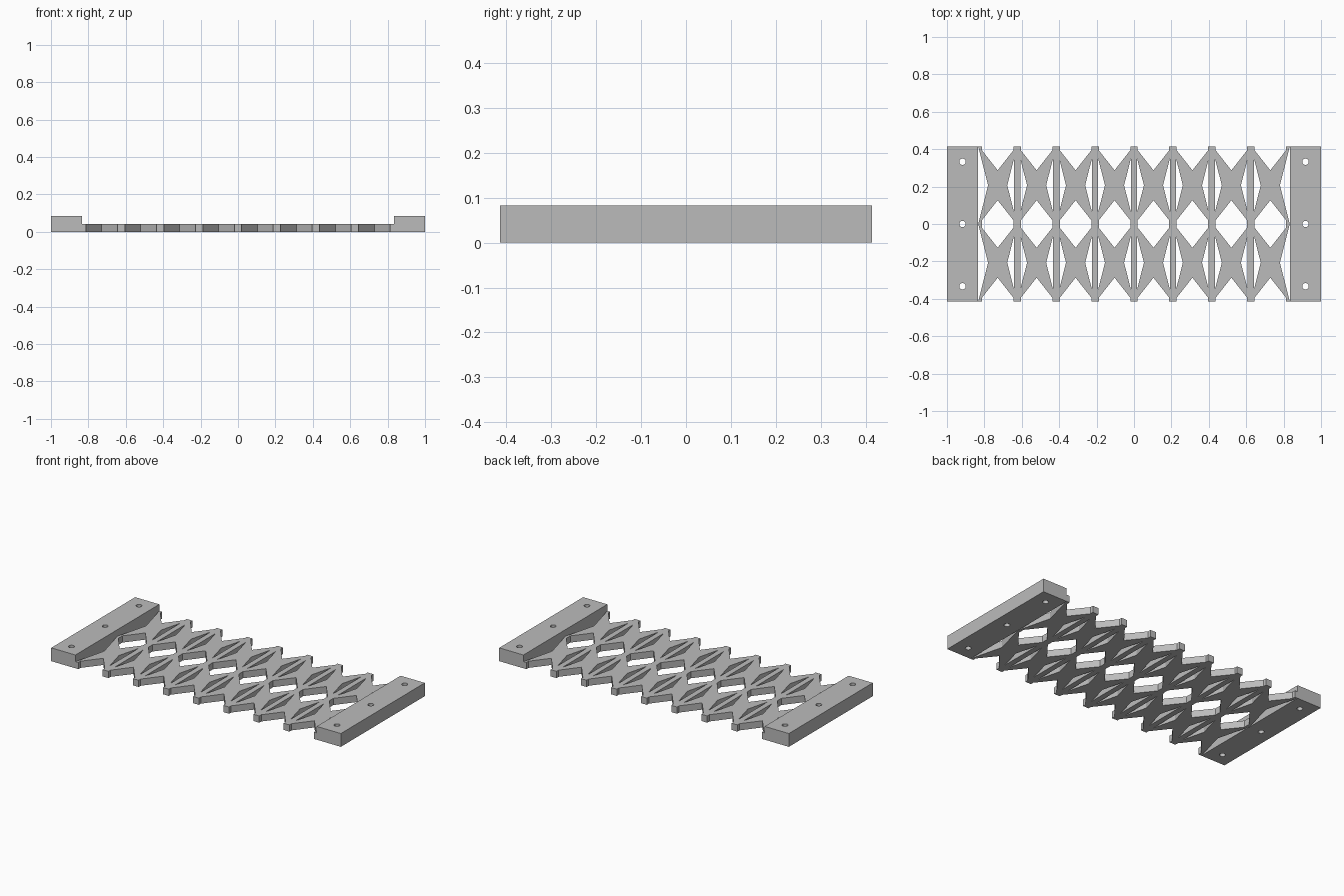
import bpy
import bmesh
import math
from mathutils import Vector

cube = bpy.data.objects.get("Cube")
if cube:
    bpy.data.objects.remove(cube, do_unlink=True)

grey = bpy.data.materials.new("plain grey")
grey.use_nodes = True
grey.diffuse_color = (0.5, 0.5, 0.5, 1)
grey.node_tree.nodes["Principled BSDF"].inputs["Base Color"].default_value = (0.5, 0.5, 0.5, 1)

BAR_INNER = 0.833          # where the end bars stop and the lattice starts
HALF_DEPTH = 0.414
BAR_HEIGHT, LATTICE_HEIGHT = 0.083, 0.042
COLUMNS = 8
CELL_X = BAR_INNER / COLUMNS    # half a cell wide
CELL_Y = HALF_DEPTH / 2         # half a cell deep


def finish(name, bm, height):
    """Raise the flat faces into a solid and make an object of it."""
    bmesh.ops.remove_doubles(bm, verts=bm.verts[:], dist=0.0005)
    ext = bmesh.ops.extrude_face_region(bm, geom=bm.faces[:], use_keep_orig=True)
    top = [v for v in ext["geom"] if isinstance(v, bmesh.types.BMVert)]
    bmesh.ops.translate(bm, verts=top, vec=(0, 0, height))
    bmesh.ops.recalc_face_normals(bm, faces=bm.faces[:])
    mesh = bpy.data.meshes.new(name)
    bm.to_mesh(mesh)
    bm.free()
    mesh.materials.append(grey)
    obj = bpy.data.objects.new(name, mesh)
    bpy.context.collection.objects.link(obj)


def add_loop(bm, points):
    verts = [bm.verts.new((x, y, 0)) for x, y in points]
    for a, b in zip(verts, verts[1:] + verts[:1]):
        bm.edges.new((a, b))


# Quarter of a lattice cell, from the joint to the middle of the cross
arm = [(0, 0), (0.02, 0), (0.02, 0.02), (CELL_X, 0.127), (CELL_X, CELL_Y), (0.053, CELL_Y)]
rod = [(0.017, 0.066), (0.017, CELL_Y), (0, CELL_Y)]

# Lattice of crosses and rods
bm = bmesh.new()
for i in range(COLUMNS + 1):
    joint_x = -BAR_INNER + 2 * CELL_X * i
    at_end = i in (0, COLUMNS)
    for sx in (-1, 1):
        if abs(joint_x + sx * CELL_X) > BAR_INNER:
            continue
        for joint_y, sy in ((-HALF_DEPTH, 1), (0, -1), (0, 1), (HALF_DEPTH, -1)):
            outline = arm if at_end else arm + rod
            points = [(joint_x + sx * x, joint_y + sy * y) for x, y in outline]
            if sx * sy < 0:
                points.reverse()
            bm.faces.new([bm.verts.new((x, y, 0)) for x, y in points])
finish("lattice", bm, LATTICE_HEIGHT)

# End bars with three screw holes each
for name, side in (("left_end_bar", 1), ("right_end_bar", -1)):
    bm = bmesh.new()
    add_loop(bm, [(side * x, y) for x, y in (
        (BAR_INNER, -HALF_DEPTH), (1, -HALF_DEPTH), (1, HALF_DEPTH), (BAR_INNER, HALF_DEPTH))])
    for hole_y in (-0.333, 0, 0.333):
        turns = [math.tau * k / 24 for k in range(24)]
        add_loop(bm, [(side * 0.917 + 0.017 * math.cos(t), hole_y + 0.017 * math.sin(t)) for t in turns])
    bmesh.ops.triangle_fill(bm, edges=bm.edges[:], use_beauty=True, normal=Vector((0, 0, 1)))
    finish(name, bm, BAR_HEIGHT)
